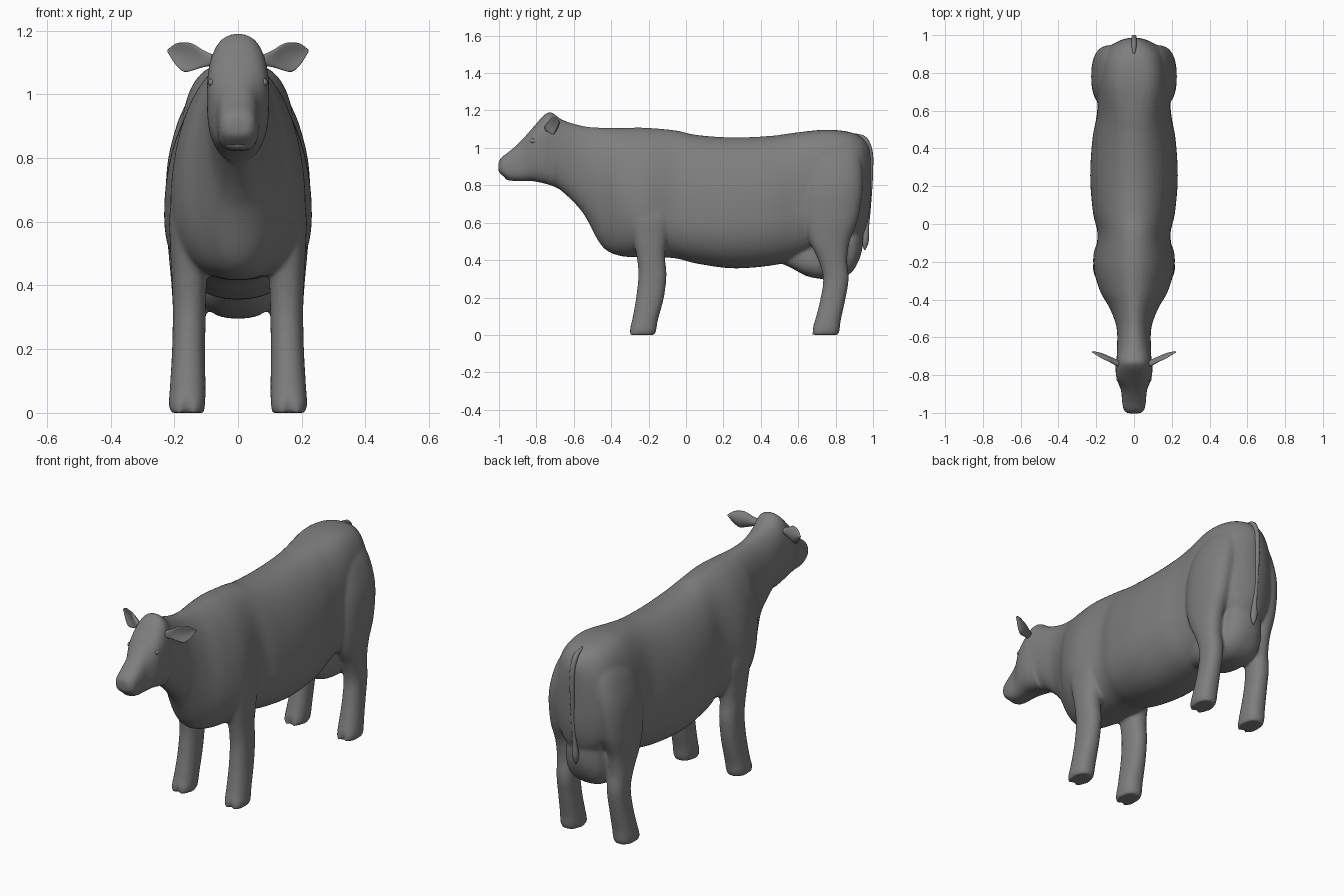
import bpy, bmesh
from math import cos, sin, pi, copysign
from mathutils import Vector

grey = bpy.data.materials.new("dark_grey")
grey.diffuse_color = (0.21, 0.21, 0.21, 1)


def spline(rows, steps):
    """Catmull-Rom interpolation of rows of numbers."""
    out = []
    for i in range(len(rows) - 1):
        a, b, c, d = (rows[max(0, min(len(rows) - 1, i + k))] for k in (-1, 0, 1, 2))
        for s in range(steps):
            t = s / steps
            out.append([0.5 * (2 * q + (r - p) * t + (2 * p - 5 * q + 4 * r - v) * t * t
                               + (3 * q - p - 3 * r + v) * t ** 3)
                        for p, q, r, v in zip(a, b, c, d)])
    return out + [list(rows[-1])]


def power(v, p):
    return copysign(abs(v) ** (2 / p), v)


def loft(bm, rings):
    loops = [[bm.verts.new(p) for p in ring] for ring in rings]
    n = len(loops[0])
    for a, b in zip(loops, loops[1:]):
        for i in range(n):
            bm.faces.new((a[i], a[(i + 1) % n], b[(i + 1) % n], b[i]))
    bm.faces.new(loops[0])
    bm.faces.new(loops[-1])


def angles(n):
    return [2 * pi * i / n for i in range(n)]


def trunk_ring(y, top, bottom, w, mid, p, low):
    """Egg-shaped slice across the body; low is the roundness of the underside."""
    ring = []
    for a in angles(56):
        q = p if sin(a) > 0 else low
        h = top - mid if sin(a) > 0 else mid - bottom
        ring.append((w * power(cos(a), q), y, mid + h * power(sin(a), q)))
    return ring


def leg_ring(z, front, back, x, w, side):
    """Horizontal slice of a leg, with the cleft of the hoof near the ground."""
    ring = []
    for a in angles(32):
        px = w * power(cos(a), 2.3)
        py = (front + back) / 2 + (back - front) / 2 * power(sin(a), 2.3)
        if z < 0.05 and sin(a) < 0:
            py += 0.025 * (1 - z / 0.05) * max(0, 1 - abs(px) / 0.018)
        ring.append((side * (x + px), py, z))
    return ring


def finish(name, bm):
    bmesh.ops.recalc_face_normals(bm, faces=bm.faces)
    for f in bm.faces:
        f.smooth = True
    mesh = bpy.data.meshes.new(name)
    bm.to_mesh(mesh)
    bm.free()
    mesh.materials.append(grey)
    ob = bpy.data.objects.new(name, mesh)
    bpy.context.collection.objects.link(ob)
    return ob


# Head, neck and trunk: y, top, bottom, half width, widest height, upper roundness
TRUNK = [
    (-1.003, 0.925, 0.875, 0.032, 0.90, 2.3), (-0.985, 0.95, 0.855, 0.054, 0.90, 2.5),
    (-0.94, 0.985, 0.826, 0.063, 0.90, 2.5), (-0.88, 1.04, 0.822, 0.069, 0.92, 2.5),
    (-0.82, 1.107, 0.822, 0.092, 0.99, 2.6), (-0.76, 1.174, 0.81, 0.098, 1.00, 2.5),
    (-0.72, 1.19, 0.798, 0.093, 1.00, 2.5), (-0.66, 1.15, 0.765, 0.09, 0.97, 2.2),
    (-0.55, 1.117, 0.65, 0.092, 0.90, 2.0), (-0.45, 1.108, 0.475, 0.127, 0.80, 1.9),
    (-0.35, 1.107, 0.422, 0.182, 0.72, 1.9), (-0.22, 1.108, 0.417, 0.213, 0.64, 2.0),
    (-0.06, 1.094, 0.41, 0.193, 0.63, 2.1), (0.06, 1.069, 0.381, 0.217, 0.62, 2.1),
    (0.25, 1.056, 0.356, 0.232, 0.62, 2.05), (0.45, 1.064, 0.37, 0.22, 0.63, 2.1),
    (0.58, 1.081, 0.40, 0.197, 0.65, 2.4), (0.74, 1.097, 0.45, 0.186, 0.70, 3.1),
    (0.86, 1.088, 0.48, 0.172, 0.74, 3.0), (0.93, 1.062, 0.51, 0.14, 0.78, 2.6),
    (0.97, 1.02, 0.60, 0.078, 0.82, 2.4), (0.986, 0.98, 0.70, 0.025, 0.85, 2.2),
]
# Udder, same columns
UDDER = [
    (0.50, 0.43, 0.385, 0.03, 0.41, 2), (0.56, 0.50, 0.36, 0.08, 0.43, 2),
    (0.66, 0.56, 0.31, 0.113, 0.42, 2), (0.80, 0.62, 0.297, 0.118, 0.42, 2),
    (0.88, 0.66, 0.33, 0.11, 0.46, 2), (0.925, 0.66, 0.40, 0.075, 0.52, 2),
    (0.945, 0.62, 0.47, 0.025, 0.54, 2),
]
# Legs: z, front y, back y, centre x, half width
FRONT_LEG = [
    (0.0, -0.306, -0.166, 0.16, 0.053), (0.03, -0.304, -0.158, 0.16, 0.057),
    (0.08, -0.288, -0.15, 0.158, 0.056), (0.20, -0.267, -0.118, 0.155, 0.052),
    (0.32, -0.255, -0.104, 0.153, 0.052), (0.42, -0.264, -0.112, 0.153, 0.055),
    (0.52, -0.285, -0.10, 0.153, 0.06), (0.65, -0.31, -0.08, 0.148, 0.064),
    (0.85, -0.29, -0.11, 0.11, 0.05),
]
HIND_LEG = [
    (0.0, 0.668, 0.815, 0.16, 0.053), (0.03, 0.673, 0.822, 0.16, 0.057),
    (0.08, 0.69, 0.828, 0.158, 0.056), (0.19, 0.718, 0.852, 0.155, 0.051),
    (0.30, 0.733, 0.87, 0.153, 0.051), (0.40, 0.708, 0.862, 0.155, 0.054),
    (0.50, 0.66, 0.875, 0.158, 0.06), (0.62, 0.63, 0.92, 0.153, 0.073),
    (0.78, 0.63, 0.945, 0.138, 0.084), (0.92, 0.65, 0.94, 0.105, 0.082),
    (1.01, 0.69, 0.91, 0.08, 0.06),
]

# Body: all volumes fused into one smooth skin
bm = bmesh.new()
loft(bm, [trunk_ring(*r, 3 if r[0] < -0.7 else 2.2) for r in spline(TRUNK, 6)])
loft(bm, [trunk_ring(*r, 2.7) for r in spline(UDDER, 5)])
for rows in (FRONT_LEG, HIND_LEG):
    for side in (-1, 1):
        loft(bm, [leg_ring(*r, side) for r in spline(rows, 5)])
body = finish("cow_body", bm)
fuse = body.modifiers.new("fuse", 'REMESH')
fuse.mode = 'VOXEL'
fuse.voxel_size = 0.009
fuse.use_smooth_shade = True
soft = body.modifiers.new("soften", 'SMOOTH')
soft.factor = 0.5
soft.iterations = 8

# Ears: cupped leaves; distance along, half width, half thickness, height
EAR = [(0.0, 0.018, 0.016, -0.012), (0.03, 0.027, 0.015, -0.008), (0.065, 0.042, 0.011, -0.003),
       (0.095, 0.046, 0.009, -0.003), (0.125, 0.033, 0.007, 0.006), (0.155, 0.004, 0.004, 0.017)]
along, across = Vector((0.9, 0.43, 0)), Vector((0.43, -0.9, 0))
for side, label in ((-1, "left"), (1, "right")):
    bm = bmesh.new()
    rings = []
    for s, w, t, h in spline(EAR, 4):
        ring = []
        for a in angles(20):
            cup = 0.016 * (w / 0.047) * (cos(a) ** 2 - 0.5)
            p = Vector((0.081, -0.744, 1.12)) + along * s + across * (t * sin(a) + cup)
            ring.append((side * p.x, p.y, p.z + h + w * cos(a)))
        rings.append(ring)
    loft(bm, rings)
    finish(label + "_ear", bm)


def ball(name, centre, radii):
    bm = bmesh.new()
    bmesh.ops.create_uvsphere(bm, u_segments=16, v_segments=10, radius=1)
    for v in bm.verts:
        v.co = Vector(c + r * q for c, r, q in zip(centre, radii, v.co))
    finish(name, bm)


# Eyes and nostril rims
for side, label in ((-1, "left"), (1, "right")):
    ball(label + "_eye", (side * 0.083, -0.815, 1.037), (0.011, 0.02, 0.013))
    bpy.ops.mesh.primitive_torus_add(major_segments=16, minor_segments=8, major_radius=0.012,
                                     minor_radius=0.005, location=(side * 0.034, -0.987, 0.922),
                                     rotation=(1.1, 0, side * 0.6))
    nostril = bpy.context.object
    nostril.name = label + "_nostril"
    nostril.data.materials.append(grey)
    bpy.ops.object.shade_smooth()

# Lower lip
ball("lower_lip", (0, -0.935, 0.843), (0.046, 0.034, 0.018))

# Tail hanging down the rump with a small tuft: y, z, radius
TAIL = [(0.90, 1.07, 0.008), (0.955, 1.047, 0.014), (0.984, 0.98, 0.014), (0.988, 0.90, 0.013),
        (0.985, 0.80, 0.012), (0.977, 0.68, 0.011), (0.967, 0.58, 0.012), (0.96, 0.51, 0.018),
        (0.957, 0.475, 0.012), (0.955, 0.455, 0.003)]
path = spline(TAIL, 4)
bm = bmesh.new()
rings = []
for i, (y, z, r) in enumerate(path):
    a, b = path[max(i - 1, 0)], path[min(i + 1, len(path) - 1)]
    d = Vector((0, b[0] - a[0], b[1] - a[1])).normalized()
    n = Vector((0, -d.z, d.y))
    rings.append([Vector((r * cos(t), y, z)) + n * r * sin(t) for t in angles(12)])
loft(bm, rings)
finish("tail", bm)
